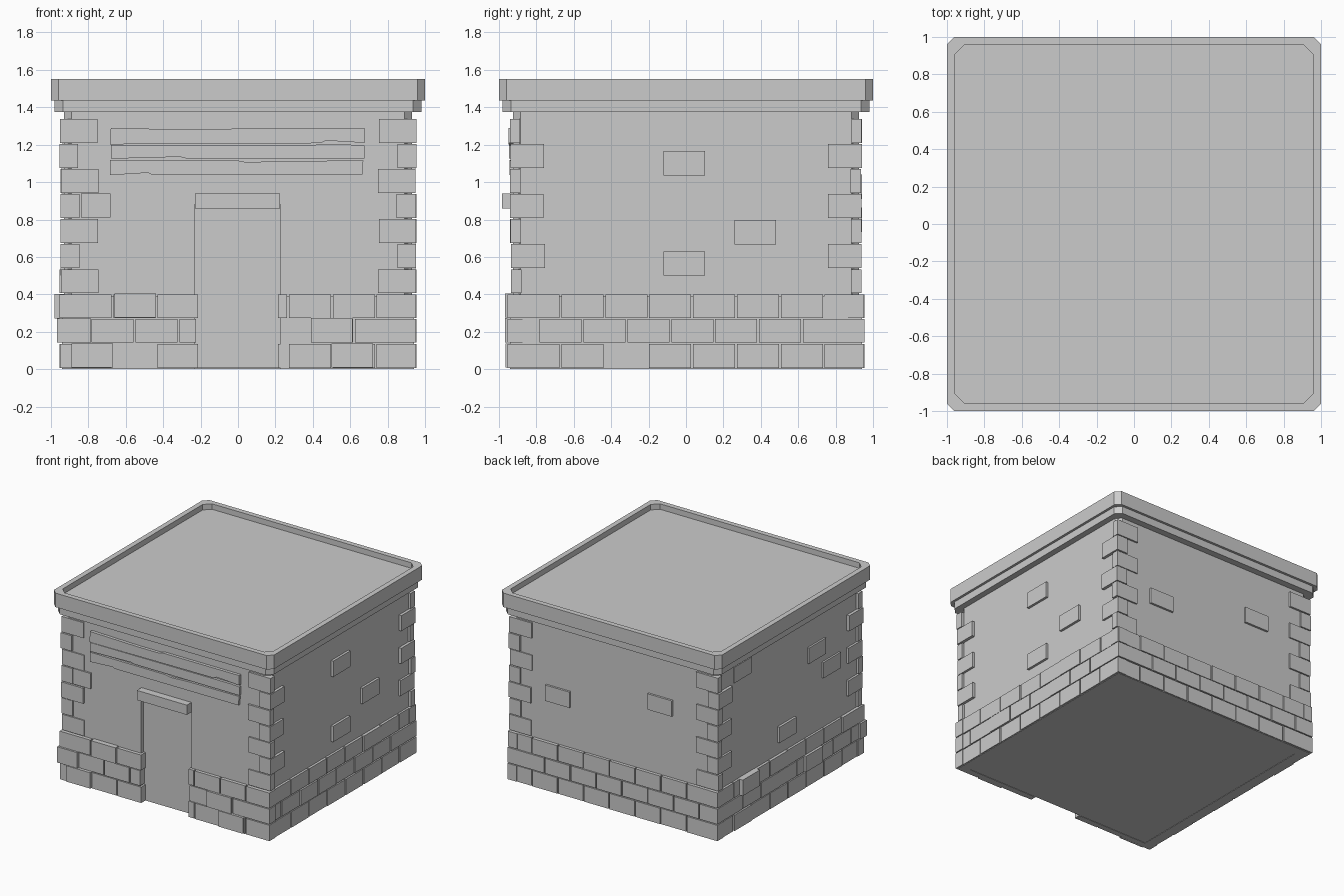
import bpy, bmesh, random

if "Cube" in bpy.data.objects:
    bpy.data.objects.remove(bpy.data.objects["Cube"])
random.seed(4)


def finish(name, bm):
    bmesh.ops.recalc_face_normals(bm, faces=bm.faces)
    me = bpy.data.meshes.new(name)
    bm.to_mesh(me)
    bm.free()
    ob = bpy.data.objects.new(name, me)
    bpy.context.collection.objects.link(ob)
    return ob


def add_box(bm, lo, hi):
    vs = bmesh.ops.create_cube(bm, size=1)['verts']
    for v in vs:
        for i in range(3):
            v.co[i] = lo[i] if v.co[i] < 0 else hi[i]


def octagon(hx, hy, c):
    return [(hx, -hy + c), (hx, hy - c), (hx - c, hy), (-hx + c, hy),
            (-hx, hy - c), (-hx, -hy + c), (-hx + c, -hy), (hx - c, -hy)]


def loft(name, rings):
    """Stack chamfered rectangles (half x, half y, chamfer, z), capped at both ends."""
    bm = bmesh.new()
    loops = [[bm.verts.new((x, y, z)) for x, y in octagon(hx, hy, c)] for hx, hy, c, z in rings]
    for a, b in zip(loops, loops[1:]):
        for i in range(8):
            j = (i + 1) % 8
            bm.faces.new((a[i], a[j], b[j], b[i]))
    bm.faces.new(loops[0])
    bm.faces.new(loops[-1])
    return finish(name, bm)


def brick(bm, side, u0, u1, z0, z1, out, depth=0.08):
    """Box on one wall: u runs along the wall, out is the distance of its face from centre."""
    inner = out - depth
    if side in ('front', 'back'):
        y = (-out, -inner) if side == 'front' else (inner, out)
        add_box(bm, (u0, y[0], z0), (u1, y[1], z1))
    else:
        x = (-out, -inner) if side == 'left' else (inner, out)
        add_box(bm, (x[0], u0, z0), (x[1], u1, z1))


# Wall core with shallow doorway recess
wall = loft('wall', [(0.93, 0.925, 0.04, 0.005), (0.93, 0.925, 0.04, 1.40)])
bm = bmesh.new()
add_box(bm, (-0.232, -1.1, -0.1), (0.227, -0.895, 0.88))
cutter = finish('door_cutter', bm)
cutter.hide_render = True
cutter.hide_viewport = True
mod = wall.modifiers.new('doorway', 'BOOLEAN')
mod.object = cutter
mod.operation = 'DIFFERENCE'
mod.solver = 'EXACT'

# Stepped cornice and parapet with a sunken roof
loft('cornice_band', [(0.98, 0.98, 0.045, 1.375), (0.98, 0.98, 0.045, 1.44)])
loft('parapet_roof', [(1, 1, 0.04, 1.435), (1, 1, 0.04, 1.55),
                      (0.957, 0.957, 0.05, 1.55), (0.957, 0.957, 0.05, 1.505)])

# Base courses in running bond
bm = bmesh.new()
courses = [(0.005, 0.135), (0.143, 0.267), (0.274, 0.40)]
for side in ('front', 'back', 'left', 'right'):
    for k, (z0, z1) in enumerate(courses):
        start = -0.905 if k != 1 else -0.787
        joints = [-0.953] + [start + 0.2345 * i for i in range(9)] + [0.953]
        joints = [j for j in joints if j == -0.953 or -0.85 < j < 0.85 or j == 0.953]
        for a, b in zip(joints, joints[1:]):
            g0 = 0 if a == -0.953 else 0.005
            g1 = 0 if b == 0.953 else 0.005
            out = 0.951 + random.uniform(-0.004, 0.004)
            spans = [(a + g0, b - g1)]
            if side == 'front':
                edge = 0.215 + 0.01 * (k == 1)
                spans = [(a + g0, min(b - g1, -edge)), (max(a + g0, edge), b - g1)]
            for u0, u1 in spans:
                if u1 - u0 > 0.02:
                    brick(bm, side, u0, u1, z0, z1, out)
finish('base_bricks', bm)

# Mortar backing behind the base bricks
bm = bmesh.new()
for side in ('back', 'left', 'right'):
    brick(bm, side, -0.937, 0.937, 0.002, 0.392, 0.94)
for u0, u1 in ((-0.937, -0.232), (0.227, 0.937)):
    brick(bm, 'front', u0, u1, 0.002, 0.392, 0.94, 0.045)
finish('base_mortar', bm)

# Corner stones, alternating long and short
bm = bmesh.new()
for k in range(7):
    z0 = 0.407 + 0.1338 * k
    z1 = z0 + 0.127
    lx, ly = (0.10, 0.18) if k % 2 else (0.20, 0.055)
    for sx in (-1, 1):
        for sy in (-1, 1):
            ox = 0.951 + random.uniform(-0.005, 0.004)
            oy = 0.937 + random.uniform(-0.003, 0.005)
            xs, ys = sorted((sx * ox, sx * (ox - lx))), sorted((sy * oy, sy * (oy - ly)))
            add_box(bm, (xs[0], ys[0], z0), (xs[1], ys[1], z1))
finish('corner_stones', bm)

# Single bricks standing proud of the walls and base
bm = bmesh.new()
H = 0.13
for side, u0, z0, out in [
        ('right', -0.12, 1.035, 0.95), ('right', 0.26, 0.667, 0.95), ('right', -0.12, 0.5, 0.95),
        ('back', 0.40, 0.733, 0.942), ('back', -0.53, 0.91, 0.942),
        ('left', -0.47, 1.0, 0.945), ('left', -0.08, 0.5, 0.95), ('left', -0.66, 0.81, 0.945),
        ('left', 0.49, 1.205, 0.937), ('left', 0.44, 0.272, 0.98), ('left', -0.40, 0.143, 0.967),
        ('front', -0.66, 0.275, 0.967), ('front', 0.39, 0.143, 0.967),
        ('front', 0.50, 0.008, 0.965), ('front', -0.89, 0.008, 0.965)]:
    brick(bm, side, u0, u0 + 0.222, z0, z0 + H, out)
brick(bm, 'front', -0.84, -0.683, 0.812, 0.94, 0.94)
brick(bm, 'front', -0.968, -0.785, 0.143, 0.272, 0.966)
finish('raised_bricks', bm)

# Door lintel
bm = bmesh.new()
brick(bm, 'front', -0.23, 0.225, 0.86, 0.94, 0.985, 0.12)
finish('door_lintel', bm)

# Weathered sign planks, extruded from ragged outlines
planks = [
    [(-0.68, 1.29), (-0.25, 1.28), (-0.05, 1.28), (-0.02, 1.29), (0.675, 1.29),
     (0.675, 1.21), (0.47, 1.222), (0.44, 1.208), (-0.685, 1.202)],
    [(-0.68, 1.198), (0.60, 1.2), (0.675, 1.195), (0.675, 1.125),
     (-0.28, 1.127), (-0.31, 1.135), (-0.68, 1.125)],
    [(-0.685, 1.117), (0, 1.115), (0.05, 1.105), (0.2, 1.113), (0.67, 1.115),
     (0.665, 1.04), (-0.46, 1.04), (-0.48, 1.05), (-0.685, 1.037)]]
bm = bmesh.new()
for pts, y in zip(planks, (-0.95, -0.947, -0.944)):
    f = bm.faces.new([bm.verts.new((x, y, z)) for x, z in pts])
    ext = bmesh.ops.extrude_face_region(bm, geom=[f], use_keep_orig=True)['geom']
    for v in ext:
        if isinstance(v, bmesh.types.BMVert):
            v.co.y = -0.90
finish('sign_planks', bm)
